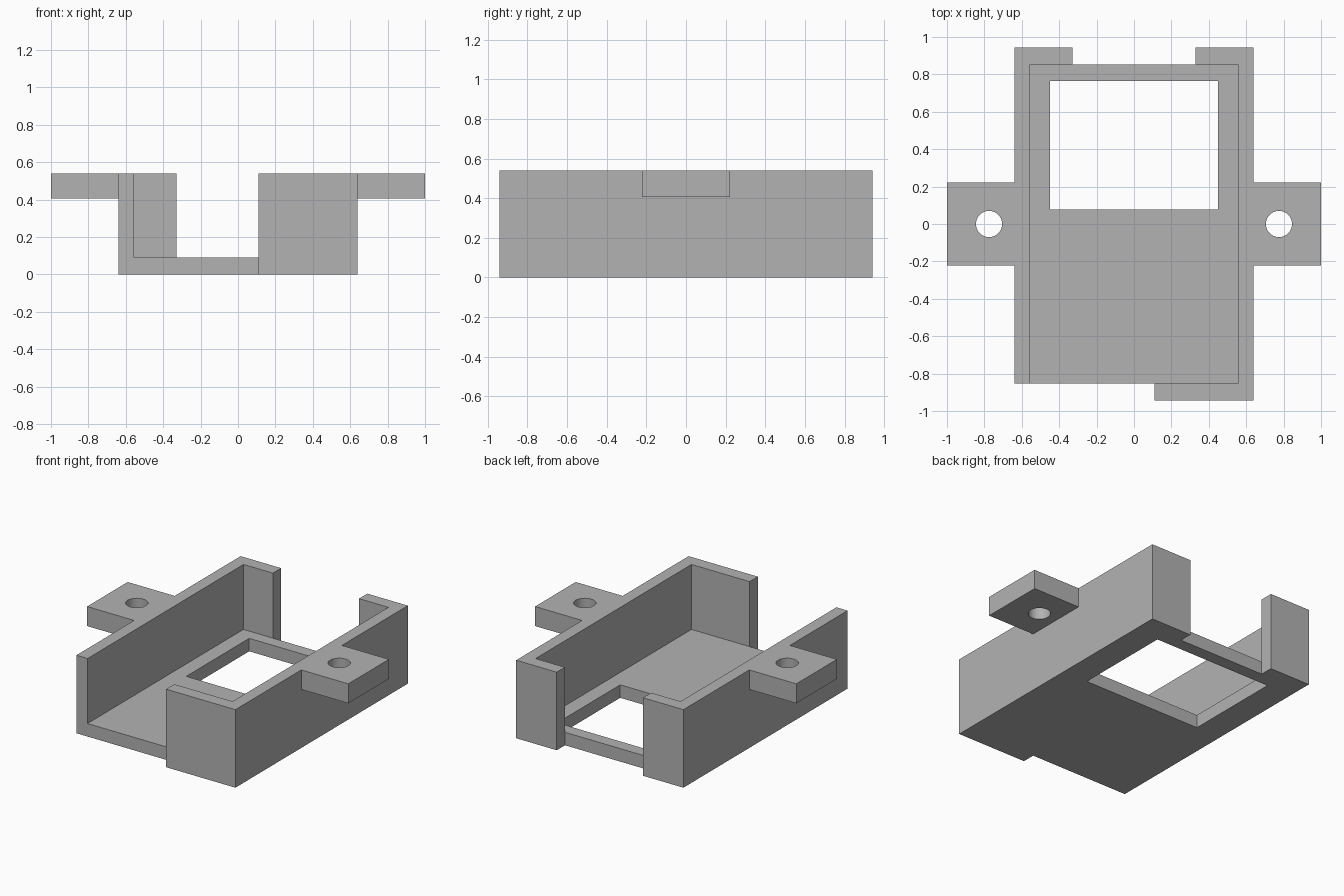
import bpy
import bmesh
from math import radians

if "Cube" in bpy.data.objects:
    bpy.data.objects.remove(bpy.data.objects["Cube"], do_unlink=True)

grey = bpy.data.materials.new("plain grey")
grey.use_nodes = True
colour = (0.45, 0.45, 0.45, 1)
grey.diffuse_color = colour
grey.node_tree.nodes["Principled BSDF"].inputs["Base Color"].default_value = colour

# Shared dimensions
HALF_W, INNER_W = 0.64, 0.555
BACK, INNER_Y = 0.9425, 0.8525
FLOOR_TOP, TOP = 0.09, 0.54
TAB_BOTTOM, TAB_HALF = 0.405, 0.222
HOLE_X, HOLE_R = 0.775, 0.07


def prism(name, outline, low, high):
    """Extrude a plan outline between two heights."""
    bm = bmesh.new()
    face = bm.faces.new([bm.verts.new((x, y, low)) for x, y in outline])
    extruded = bmesh.ops.extrude_face_region(bm, geom=[face])["geom"]
    tops = [v for v in extruded if isinstance(v, bmesh.types.BMVert)]
    bmesh.ops.translate(bm, verts=tops, vec=(0, 0, high - low))
    bmesh.ops.recalc_face_normals(bm, faces=bm.faces)
    mesh = bpy.data.meshes.new(name)
    bm.to_mesh(mesh)
    bm.free()
    mesh.materials.append(grey)
    obj = bpy.data.objects.new(name, mesh)
    bpy.context.collection.objects.link(obj)
    return obj


def box(name, x0, x1, y0, y1, low, high):
    return prism(name, [(x0, y0), (x1, y0), (x1, y1), (x0, y1)], low, high)


def combine(target, other, operation):
    """Boolean another solid into the target, then discard it."""
    mod = target.modifiers.new(operation.lower(), "BOOLEAN")
    mod.operation, mod.solver, mod.object = operation, "EXACT", other
    bpy.context.view_layer.objects.active = target
    bpy.ops.object.modifier_apply(modifier=mod.name)
    bpy.data.objects.remove(other, do_unlink=True)


# Floor plate
tray = box("mounting_tray", -HALF_W, HALF_W, -INNER_Y, INNER_Y, 0, FLOOR_TOP)

# Left wall, with a return lip at both ends
left_wall = prism("left_wall", [
    (HALF_W, -BACK), (HALF_W, BACK), (0.33, BACK), (0.33, INNER_Y),
    (INNER_W, INNER_Y), (INNER_W, -INNER_Y), (0.11, -INNER_Y), (0.11, -BACK)], 0, TOP)
combine(tray, left_wall, "UNION")

# Right wall, with a lip at the back only
right_wall = prism("right_wall", [
    (-HALF_W, -INNER_Y), (-HALF_W, BACK), (-0.33, BACK), (-0.33, INNER_Y),
    (-INNER_W, INNER_Y), (-INNER_W, -INNER_Y)], 0, TOP)
combine(tray, right_wall, "UNION")

# Screw tabs, rooted in the walls, with round holes
for side in (-1, 1):
    root, tip = side * (HALF_W - 0.04), side
    tab = box("screw_tab", min(root, tip), max(root, tip), -TAB_HALF, TAB_HALF, TAB_BOTTOM, TOP)
    combine(tray, tab, "UNION")
    bpy.ops.mesh.primitive_cylinder_add(vertices=48, radius=HOLE_R, depth=1,
                                        location=(side * HOLE_X, 0, TOP))
    combine(tray, bpy.context.object, "DIFFERENCE")

# Window through the floor
window = box("window_cutter", -0.45, 0.45, 0.077, 0.765, -0.1, 0.2)
combine(tray, window, "DIFFERENCE")

# One flat colour, sharp corners, smooth hole walls
tray.data.materials.clear()
tray.data.materials.append(grey)
for face in tray.data.polygons:
    face.material_index = 0
bpy.ops.object.select_all(action="DESELECT")
tray.select_set(True)
bpy.context.view_layer.objects.active = tray
bpy.ops.object.shade_smooth_by_angle(angle=radians(30))
